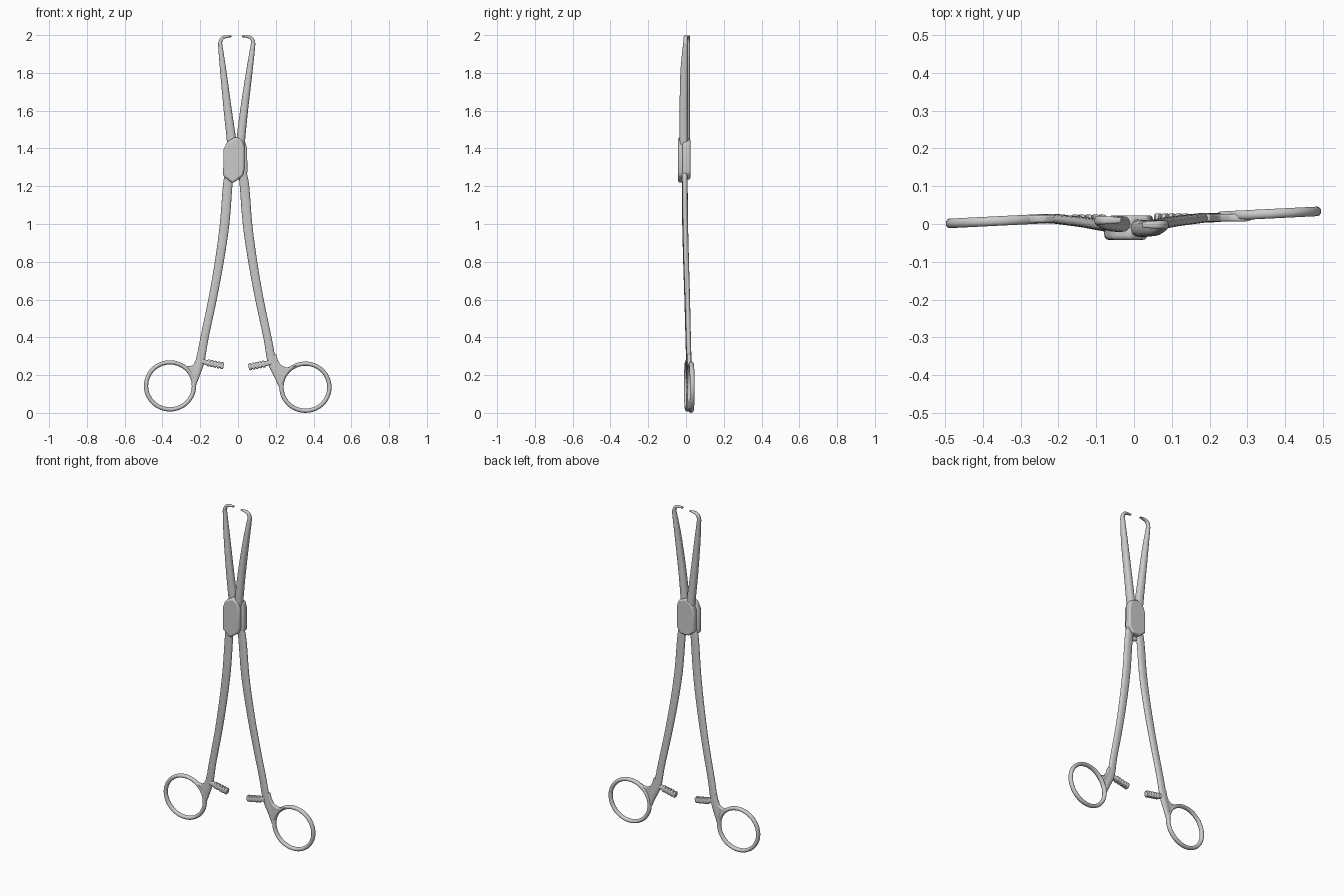
import bpy, bmesh, math
from mathutils import Vector

if "Cube" in bpy.data.objects:
    bpy.data.objects.remove(bpy.data.objects["Cube"])


def finish(name, bm, bevel=0.0, segments=3):
    bmesh.ops.recalc_face_normals(bm, faces=bm.faces)
    mesh = bpy.data.meshes.new(name)
    bm.to_mesh(mesh)
    bm.free()
    ob = bpy.data.objects.new(name, mesh)
    bpy.context.collection.objects.link(ob)
    if bevel:
        mod = ob.modifiers.new("bevel", 'BEVEL')
        mod.width, mod.segments = bevel, segments
        mod.limit_method = 'ANGLE'
    bpy.ops.object.select_all(action='DESELECT')
    ob.select_set(True)
    bpy.context.view_layer.objects.active = ob
    bpy.ops.object.shade_smooth_by_angle(angle=math.radians(35))
    return ob


def spline(pts, steps):
    """Catmull-Rom interpolation of the station tuples."""
    if steps == 1:
        return pts
    out = []
    for i in range(len(pts) - 1):
        a, b, c, d = (pts[max(i - 1, 0)], pts[i], pts[i + 1],
                      pts[min(i + 2, len(pts) - 1)])
        for k in range(steps):
            t = k / steps
            out.append(tuple(
                0.5 * (2 * q + (r - p) * t + (2 * p - 5 * q + 4 * r - s) * t * t
                       + (3 * q - p - 3 * r + s) * t ** 3)
                for p, q, r, s in zip(a, b, c, d)))
    return out + [pts[-1]]


def loft(name, stations, steps=5, sides=20, power=2.4):
    """Sweep a rounded section along stations (x, y, z, width, depth)."""
    st = spline(stations, steps)
    bm = bmesh.new()
    rings = []
    for i, (x, y, z, w, d) in enumerate(st):
        p, q = st[max(i - 1, 0)], st[min(i + 1, len(st) - 1)]
        tangent = Vector((q[0] - p[0], 0, q[2] - p[2])).normalized()
        side = tangent.cross(Vector((0, 1, 0)))
        ring = []
        for k in range(sides):
            a = 2 * math.pi * k / sides
            c, s = math.cos(a), math.sin(a)
            u = math.copysign(abs(c) ** (2 / power), c) * w / 2
            v = math.copysign(abs(s) ** (2 / power), s) * d / 2
            ring.append(bm.verts.new(Vector((x, y + v, z)) + side * u))
        rings.append(ring)
    for a, b in zip(rings, rings[1:]):
        for k in range(sides):
            j = (k + 1) % sides
            bm.faces.new((a[k], a[j], b[j], b[k]))
    bm.faces.new(rings[0])
    bm.faces.new(rings[-1])
    return finish(name, bm)


def plate(name, outline, y0, y1, bevel):
    """Extrude an x-z outline from y0 to y1."""
    bm = bmesh.new()
    face = bm.faces.new([bm.verts.new((x, y0, z)) for x, z in outline])
    ext = bmesh.ops.extrude_face_region(bm, geom=[face])
    moved = [v for v in ext["geom"] if isinstance(v, bmesh.types.BMVert)]
    bmesh.ops.translate(bm, verts=moved, vec=(0, y1 - y0, 0))
    return finish(name, bm, bevel)


def to_side(x, right):
    """Mirror to the right, where the shank sits slightly closer in."""
    if not right:
        return x
    return -x - 0.02 * min(1, max(0, (0.25 + x) / 0.05))


# Handles: shank, finger ring, web and ratchet on each side
shank = [(-.045, -.010, 1.27, .045, .03), (-.055, -.008, 1.20, .05, .028),
         (-.071, -.006, 1.00, .05, .028), (-.099, -.001, .80, .047, .028),
         (-.135, .005, .60, .044, .027), (-.177, .010, .40, .043, .026),
         (-.199, .013, .28, .046, .026), (-.222, .014, .205, .042, .025),
         (-.236, .014, .14, .022, .022)]
web = [(-.315, .262), (-.28, .25), (-.255, .246), (-.234, .258), (-.222, .285),
       (-.215, .32), (-.185, .30), (-.195, .24), (-.215, .19), (-.230, .15),
       (-.241, .165), (-.252, .20), (-.275, .23)]
for right in (False, True):
    side = "right" if right else "left"
    dy, dz = (.003, -.006) if right else (0, 0)
    loft(side + "_shank",
         [(to_side(x, right), y + dy, z + dz, w, d) for x, y, z, w, d in shank])

    bpy.ops.mesh.primitive_torus_add(
        major_radius=.1245, minor_radius=.0112, major_segments=64, minor_segments=14,
        location=(.357 if right else -.36, .027 if right else .008,
                  .136 if right else .143),
        rotation=(math.pi / 2, 0, .05))
    ring = bpy.context.object
    ring.name = side + "_finger_ring"
    ring.scale = (1.02, 1, 1.15)
    bpy.ops.object.shade_smooth_by_angle(angle=math.radians(60))

    plate(side + "_ring_web", [(to_side(x, right), z + dz) for x, z in web],
          .003 + dy, .024 + dy, .006)

    # ratchet bar with a row of ridges
    bar = [(-.195, .275, .026), (-.168, .267, .026)]
    for i in range(5):
        for off, h in ((0, .026), (.003, .037), (.012, .037), (.016, .027)):
            x = -.164 + i * .018 + off
            bar.append((x, .267 - (x + .168) * .2, h))
    loft(side + "_ratchet",
         [(to_side(x, right), .011 + dy, z + dz, h, .024 if h < .03 else .028)
          for x, z, h in bar], steps=1, power=3.5)

# Box lock: wide front plate and set-back rear plate
plate("lock_front_plate",
      [(-.079, 1.255), (-.028, 1.215), (.026, 1.255), (.034, 1.29), (.034, 1.41),
       (.022, 1.445), (-.012, 1.462), (-.058, 1.435), (-.076, 1.395)],
      -.042, -.008, .011)
plate("lock_rear_plate",
      [(-.066, 1.265), (-.03, 1.235), (.022, 1.235), (.05, 1.27), (.048, 1.40),
       (.038, 1.435), (-.01, 1.455), (-.05, 1.43), (-.066, 1.39)],
      -.018, .023, .009)

# Jaws ending in inward hooks
loft("left_jaw",
     [(-.030, .000, 1.38, .052, .040), (-.034, .000, 1.44, .050, .042),
      (-.054, .000, 1.60, .043, .040), (-.077, .003, 1.80, .034, .034),
      (-.092, .008, 1.93, .024, .026), (-.0935, .009, 1.962, .020, .024),
      (-.083, .010, 1.984, .018, .022), (-.062, .010, 1.992, .014, .020),
      (-.034, .010, 1.993, .008, .014)])
loft("right_jaw",
     [(.008, -.010, 1.38, .048, .044), (.014, -.011, 1.44, .046, .046),
      (.032, -.012, 1.60, .042, .044), (.059, -.010, 1.80, .034, .040),
      (.077, -.004, 1.93, .026, .028), (.080, -.002, 1.962, .021, .024),
      (.070, -.002, 1.984, .018, .022), (.050, -.002, 1.992, .014, .020),
      (.022, -.002, 1.993, .008, .014)])
